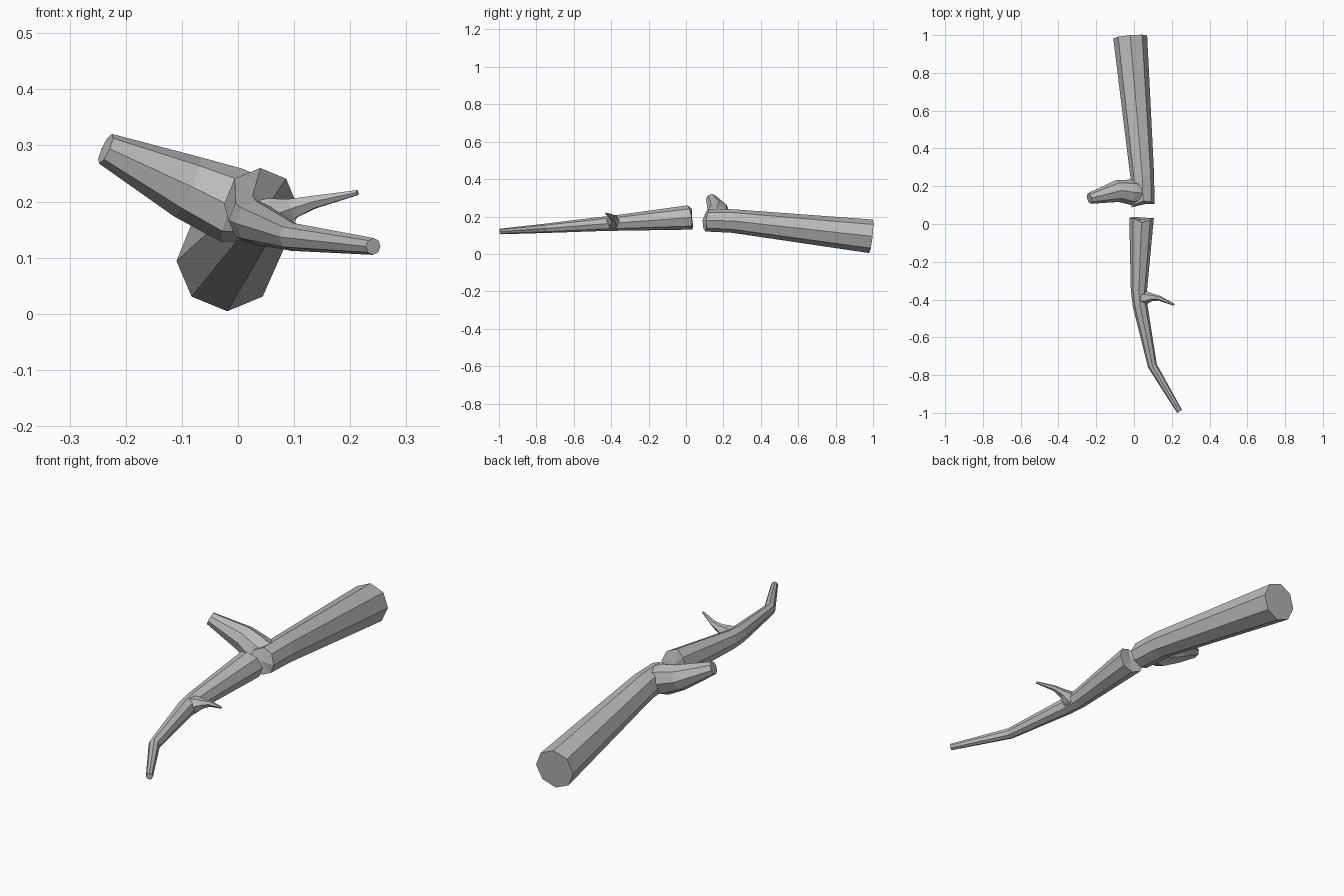
import bpy, bmesh, math
from mathutils import Vector

cube = bpy.data.objects.get("Cube")
if cube:
    bpy.data.objects.remove(cube, do_unlink=True)

# One flat grey for all the wood
wood = bpy.data.materials.new("grey_wood")
wood.use_nodes = True
GREY = (0.5, 0.5, 0.5, 1)
wood.diffuse_color = GREY
wood.node_tree.nodes["Principled BSDF"].inputs["Base Color"].default_value = GREY


def limb(name, path, sides=8, jag=None):
    """Tapered tube through (x, y, z, radius) stations; jag shifts the first ring along y."""
    bm = bmesh.new()
    pts = [Vector(p[:3]) for p in path]
    rings = []
    for i, p in enumerate(pts):
        tangent = (pts[min(i + 1, len(pts) - 1)] - pts[max(i - 1, 0)]).normalized()
        side = tangent.cross(Vector((0, 0, 1))).normalized()
        up = side.cross(tangent)
        ring = []
        for k in range(sides):
            a = math.tau * k / sides
            co = p + (side * math.cos(a) + up * math.sin(a)) * path[i][3]
            if jag and i == 0:
                co.y += jag[k % len(jag)]
            ring.append(bm.verts.new(co))
        rings.append(ring)
    for a, b in zip(rings, rings[1:]):
        for k in range(sides):
            n = (k + 1) % sides
            bm.faces.new((a[k], a[n], b[n], b[k]))
    # End caps: a fan on the broken end, a flat cap on the other
    if jag:
        centre = bm.verts.new(pts[0])
        for k in range(sides):
            bm.faces.new((rings[0][k], centre, rings[0][(k + 1) % sides]))
    else:
        bm.faces.new(rings[0])
    bm.faces.new(rings[-1])
    bmesh.ops.recalc_face_normals(bm, faces=bm.faces)
    mesh = bpy.data.meshes.new(name)
    bm.to_mesh(mesh)
    bm.free()
    mesh.materials.append(wood)
    obj = bpy.data.objects.new(name, mesh)
    bpy.context.collection.objects.link(obj)
    return obj


def graft(base, shoot):
    """Merge a side shoot into its limb."""
    mod = base.modifiers.new("graft", 'BOOLEAN')
    mod.operation = 'UNION'
    mod.solver = 'EXACT'
    mod.object = shoot
    bpy.context.view_layer.objects.active = base
    bpy.ops.object.modifier_apply(modifier=mod.name)
    bpy.data.objects.remove(shoot, do_unlink=True)


# Thick rear half with its cut-off side stub
rear_branch = limb("rear_branch", [
    (0.048, 0.105, 0.18, 0.06), (0.044, 0.25, 0.176, 0.063),
    (-0.02, 0.99, 0.094, 0.09)], jag=(0, 0.01, 0.015, 0, -0.015, -0.01, 0, 0.005))
side_stub = limb("side_stub", [
    (0.04, 0.165, 0.185, 0.055), (-0.01, 0.168, 0.193, 0.068),
    (-0.09, 0.174, 0.226, 0.058), (-0.236, 0.135, 0.294, 0.029)])
graft(rear_branch, side_stub)

# Thin front half, bending toward its tip
front_branch = limb("front_branch", [
    (0.04, 0.025, 0.195, 0.065), (0.026, -0.35, 0.167, 0.043),
    (0.032, -0.43, 0.162, 0.039), (0.097, -0.75, 0.137, 0.025),
    (0.241, -0.992, 0.12, 0.015)], jag=(0.005, 0.008, -0.012, 0, 0.008, 0.005))
twig = limb("twig", [
    (0.03, -0.39, 0.165, 0.04), (0.062, -0.39, 0.176, 0.036),
    (0.095, -0.388, 0.187, 0.021), (0.135, -0.393, 0.199, 0.013),
    (0.213, -0.428, 0.216, 0.005)], sides=6)
graft(front_branch, twig)
